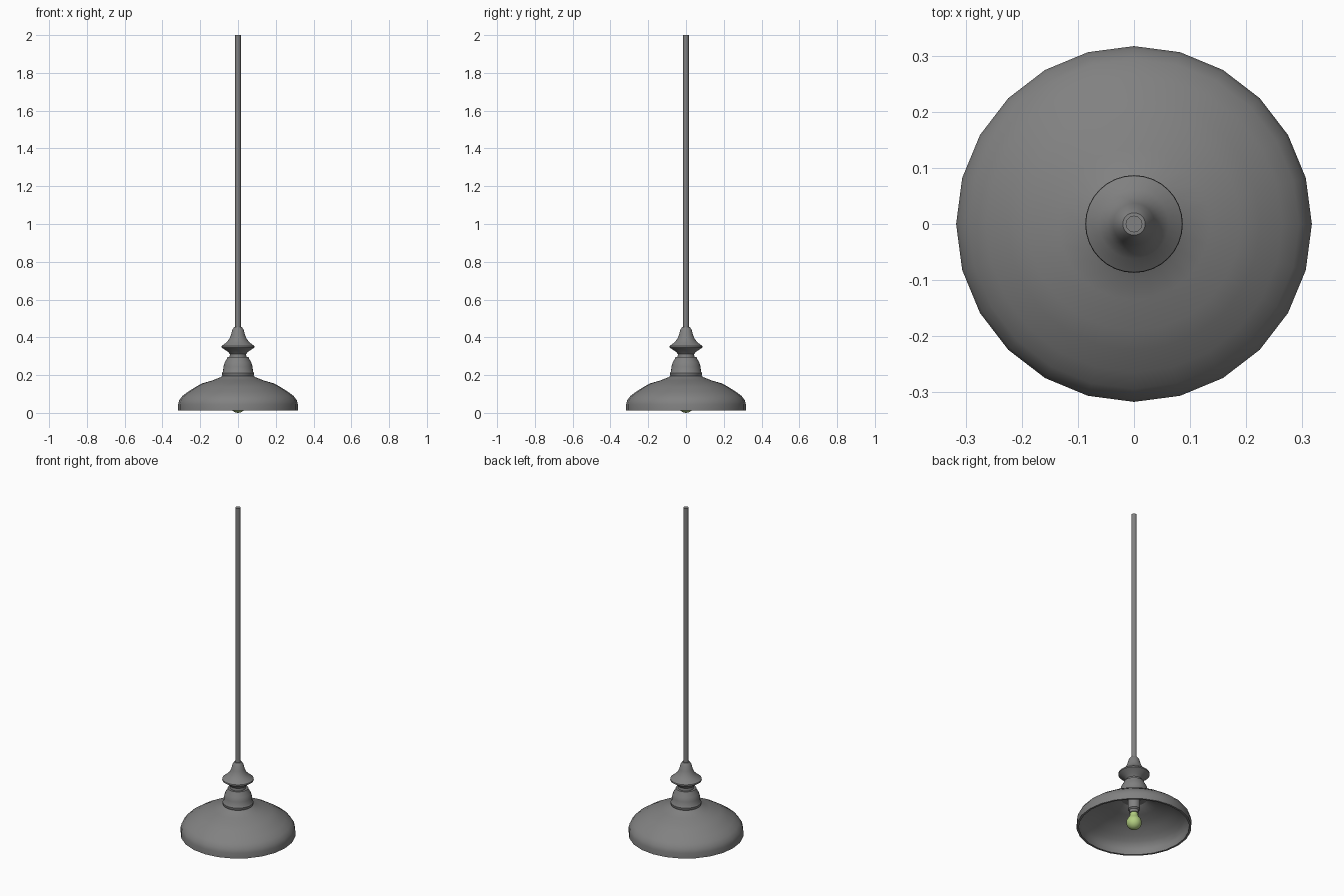
import bpy, bmesh, math

if "Cube" in bpy.data.objects:
    bpy.data.objects.remove(bpy.data.objects["Cube"])


def material(name, color):
    mat = bpy.data.materials.new(name)
    mat.diffuse_color = (*color, 1)
    mat.use_nodes = True
    mat.node_tree.nodes["Principled BSDF"].inputs["Base Color"].default_value = mat.diffuse_color
    return mat


metal = material("dark_metal", (0.22, 0.22, 0.22))
glass = material("bulb_glass", (0.45, 0.62, 0.22))


def lathe(name, profile, sides, mat=metal, closed=False, angle=35):
    """Revolve (radius, z) points round the z axis."""
    bm = bmesh.new()
    rings = []
    for r, z in profile:
        if r == 0:
            rings.append([bm.verts.new((0, 0, z))] * sides)
        else:
            rings.append([bm.verts.new((r * math.cos(2 * math.pi * i / sides),
                                        r * math.sin(2 * math.pi * i / sides), z))
                          for i in range(sides)])
    pairs = list(zip(rings, rings[1:]))
    if closed:
        pairs.append((rings[-1], rings[0]))
    for a, b in pairs:
        for i in range(sides):
            j = (i + 1) % sides
            bm.faces.new(list(dict.fromkeys((a[i], a[j], b[j], b[i]))))
    bmesh.ops.recalc_face_normals(bm, faces=bm.faces)
    mesh = bpy.data.meshes.new(name)
    bm.to_mesh(mesh)
    bm.free()
    mesh.materials.append(mat)
    ob = bpy.data.objects.new(name, mesh)
    bpy.context.collection.objects.link(ob)
    bpy.ops.object.select_all(action='DESELECT')
    ob.select_set(True)
    bpy.context.view_layer.objects.active = ob
    bpy.ops.object.shade_smooth_by_angle(angle=math.radians(angle))
    return ob


# Domed shade: outer wall up, inner wall back down
lathe("shade", [
    (0.317, 0.013), (0.317, 0.045), (0.312, 0.066), (0.294, 0.090), (0.264, 0.112),
    (0.225, 0.137), (0.190, 0.156), (0.135, 0.172), (0.095, 0.188), (0.075, 0.2),
    (0.068, 0.192), (0.09, 0.177), (0.13, 0.163), (0.18, 0.147), (0.22, 0.128),
    (0.257, 0.104), (0.283, 0.084), (0.300, 0.062), (0.305, 0.043), (0.305, 0.013),
], 24, closed=True)

# Collar and cup above the shade
lathe("lamp_cup", [
    (0, 0.19), (0.077, 0.19), (0.084, 0.2), (0.085, 0.212), (0.079, 0.220),
    (0.077, 0.245), (0.070, 0.268), (0.060, 0.285), (0.056, 0.297), (0, 0.297),
], 32)

# Flared finial cap
lathe("cap", [
    (0, 0.29), (0.045, 0.29), (0.043, 0.312), (0.055, 0.325), (0.087, 0.346),
    (0.086, 0.354), (0.062, 0.373), (0.047, 0.390), (0.037, 0.413), (0.030, 0.44),
    (0.020, 0.455), (0, 0.457),
], 32)

# Hanging rod
lathe("rod", [(0, 0.44), (0.015, 0.44), (0.015, 2.0), (0, 2.0)], 12, angle=40)

# Bulb holder under the shade
lathe("bulb_socket", [(0, 0.195), (0.034, 0.195), (0.034, 0.125), (0.026, 0.118),
                      (0.026, 0.10), (0, 0.10)], 24)

# Bulb: round bottom blending into a neck
c = 0.042
ball = [(0, 0)] + [(c * math.sin(math.radians(a)), c - c * math.cos(math.radians(a)))
                   for a in range(15, 136, 15)]
lathe("bulb", ball + [(0.023, 0.085), (0.021, 0.105), (0, 0.105)], 24, mat=glass)
